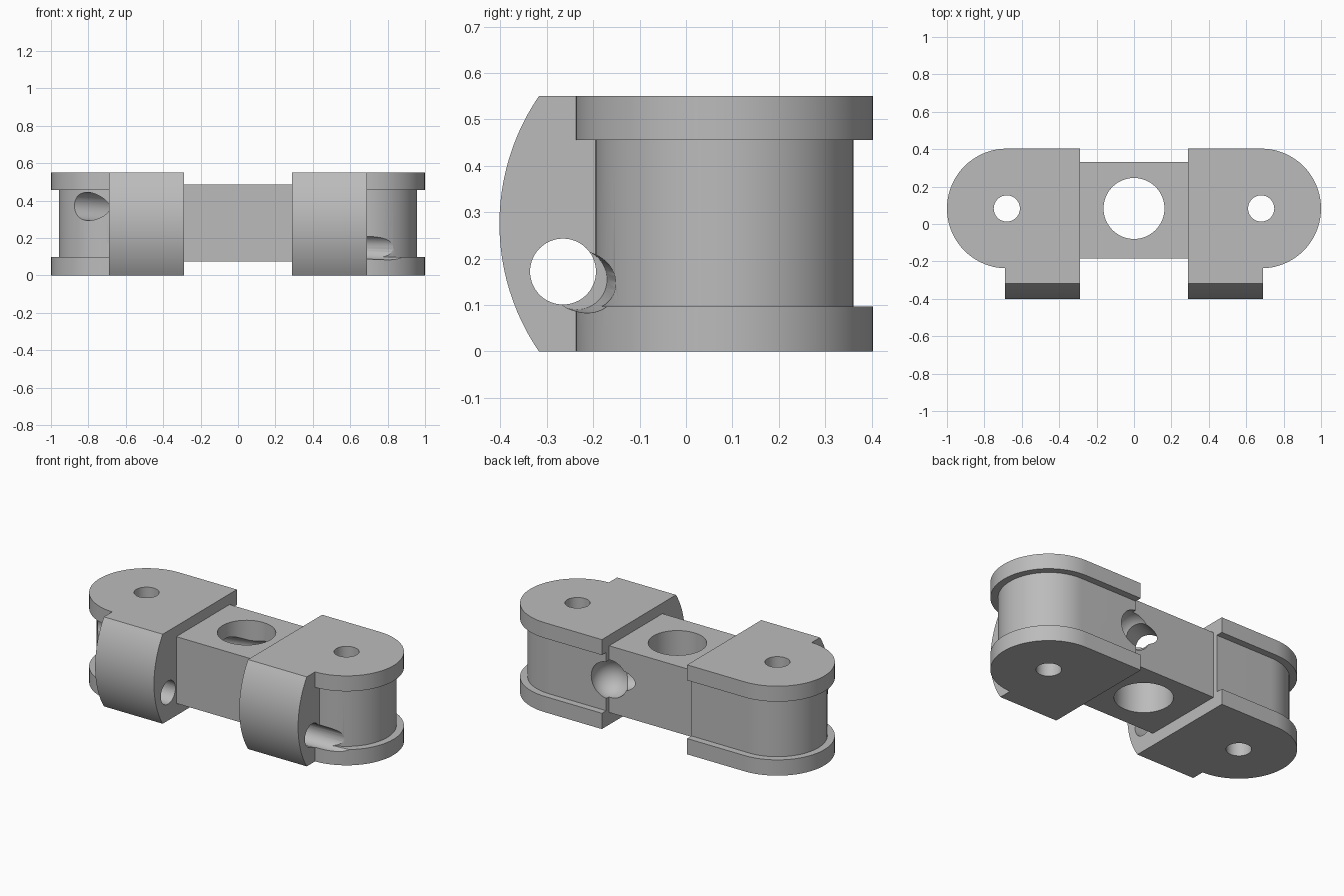
import bpy, bmesh, math
from mathutils import Vector

old = bpy.data.objects.get("Cube")
if old:
    bpy.data.objects.remove(old, do_unlink=True)

grey = bpy.data.materials.new("plain grey")
grey.use_nodes = True
grey.diffuse_color = (0.5, 0.5, 0.5, 1)
grey.node_tree.nodes["Principled BSDF"].inputs["Base Color"].default_value = (0.5, 0.5, 0.5, 1)

CY = 0.083      # depth of the pin and centre-bore axis
PIN_X = 0.68
INNER_X = 0.29  # where the end blocks meet the centre bar


def finish(name, bm):
    bmesh.ops.recalc_face_normals(bm, faces=bm.faces)
    mesh = bpy.data.meshes.new(name)
    bm.to_mesh(mesh)
    bm.free()
    mesh.materials.append(grey)
    obj = bpy.data.objects.new(name, mesh)
    bpy.context.collection.objects.link(obj)
    return obj


def prism(name, points, depth):
    """Extrude a planar outline along a vector."""
    bm = bmesh.new()
    face = bm.faces.new([bm.verts.new(p) for p in points])
    top = bmesh.ops.extrude_face_region(bm, geom=[face])["geom"]
    bmesh.ops.translate(bm, vec=depth, verts=[v for v in top if isinstance(v, bmesh.types.BMVert)])
    return finish(name, bm)


def rod(name, start, end, radius):
    start, end = Vector(start), Vector(end)
    axis = end - start
    bm = bmesh.new()
    bmesh.ops.create_cone(bm, cap_ends=True, segments=64, radius1=radius, radius2=radius, depth=axis.length)
    obj = finish(name, bm)
    obj.matrix_world = axis.to_track_quat("Z", "Y").to_matrix().to_4x4()
    obj.location = (start + end) / 2
    obj.hide_render = True
    return obj


def combine(target, tool, operation, keep=False):
    bpy.context.view_layer.objects.active = target
    mod = target.modifiers.new("boolean", "BOOLEAN")
    mod.operation, mod.solver, mod.object = operation, "EXACT", tool
    bpy.ops.object.modifier_apply(modifier=mod.name)
    if not keep:
        bpy.data.objects.remove(tool, do_unlink=True)


def rounded_end(name, side, radius, z0, z1):
    """Plate with a straight inner edge and a semicircular outer end."""
    n = 40
    pts = [(side * INNER_X, CY + radius, z0)]
    for i in range(n + 1):
        a = math.pi / 2 - math.pi * i / n
        pts.append((side * (PIN_X + radius * math.cos(a)), CY + radius * math.sin(a), z0))
    pts.append((side * INNER_X, CY - radius, z0))
    return prism(name, pts, (0, 0, z1 - z0))


def front_pad(name, side):
    """Block with a bowed front, notched at the back to fit the spool."""
    n, half, bow = 24, 0.275, 0.085
    r = (half ** 2 + bow ** 2) / (2 * bow)
    sweep = math.asin(half / r)
    yz = []
    for i in range(n + 1):
        a = sweep * (2 * i / n - 1)
        yz.append((-0.402 + r - r * math.cos(a), half + r * math.sin(a)))
    yz += [(-0.1, 0.55), (-0.1, 0)]
    return prism(name, [(side * INNER_X, y, z) for y, z in yz], (side * 0.4, 0, 0))


# Solid parts
bar = prism("centre_bar", [(-INNER_X, -0.185, 0.075), (INNER_X, -0.185, 0.075),
                           (INNER_X, 0.332, 0.075), (-INNER_X, 0.332, 0.075)], (0, 0, 0.41))
ends = []
for side, label in ((1, "left"), (-1, "right")):
    block = rounded_end(label + "_end_block", side, 0.278, 0.05, 0.5)
    combine(block, rounded_end("lower_flange", side, 0.32, 0, 0.097), "UNION")
    combine(block, rounded_end("upper_flange", side, 0.32, 0.455, 0.55), "UNION")
    combine(block, front_pad("pad", side), "UNION")
    ends.append(block)

# Bores, shared by every part they cross
cutters = [
    rod("centre_bore", (0, CY, -0.2), (0, CY, 0.8), 0.163),
    rod("pin_bore_left", (PIN_X, CY, -0.2), (PIN_X, CY, 0.8), 0.07),
    rod("pin_bore_right", (-PIN_X, CY, -0.2), (-PIN_X, CY, 0.8), 0.07),
    rod("front_bore", (-1.2, -0.265, 0.172), (1.2, -0.265, 0.172), 0.071),
    rod("slanted_bore", (0.28, 0.325, 0.29), (-1.1, -0.3, 0.39), 0.075),
]
bm = bmesh.new()
bmesh.ops.create_uvsphere(bm, u_segments=48, v_segments=24, radius=0.115)
seat = finish("bore_seat", bm)
seat.location = (0.28, 0.335, 0.285)
cutters.append(seat)
groove = rod("side_groove", (0.55, -0.235, 0.155), (1.0, -0.205, 0.142), 0.065)
bpy.context.view_layer.update()

for part in [bar] + ends:
    for cutter in cutters:
        combine(part, cutter, "DIFFERENCE", keep=True)
combine(ends[0], groove, "DIFFERENCE", keep=True)
for cutter in cutters + [groove]:
    bpy.data.objects.remove(cutter, do_unlink=True)

# Smooth curves, crisp edges
for part in [bar] + ends:
    bpy.ops.object.select_all(action="DESELECT")
    part.select_set(True)
    bpy.context.view_layer.objects.active = part
    bpy.ops.object.shade_smooth_by_angle(angle=math.radians(30))
